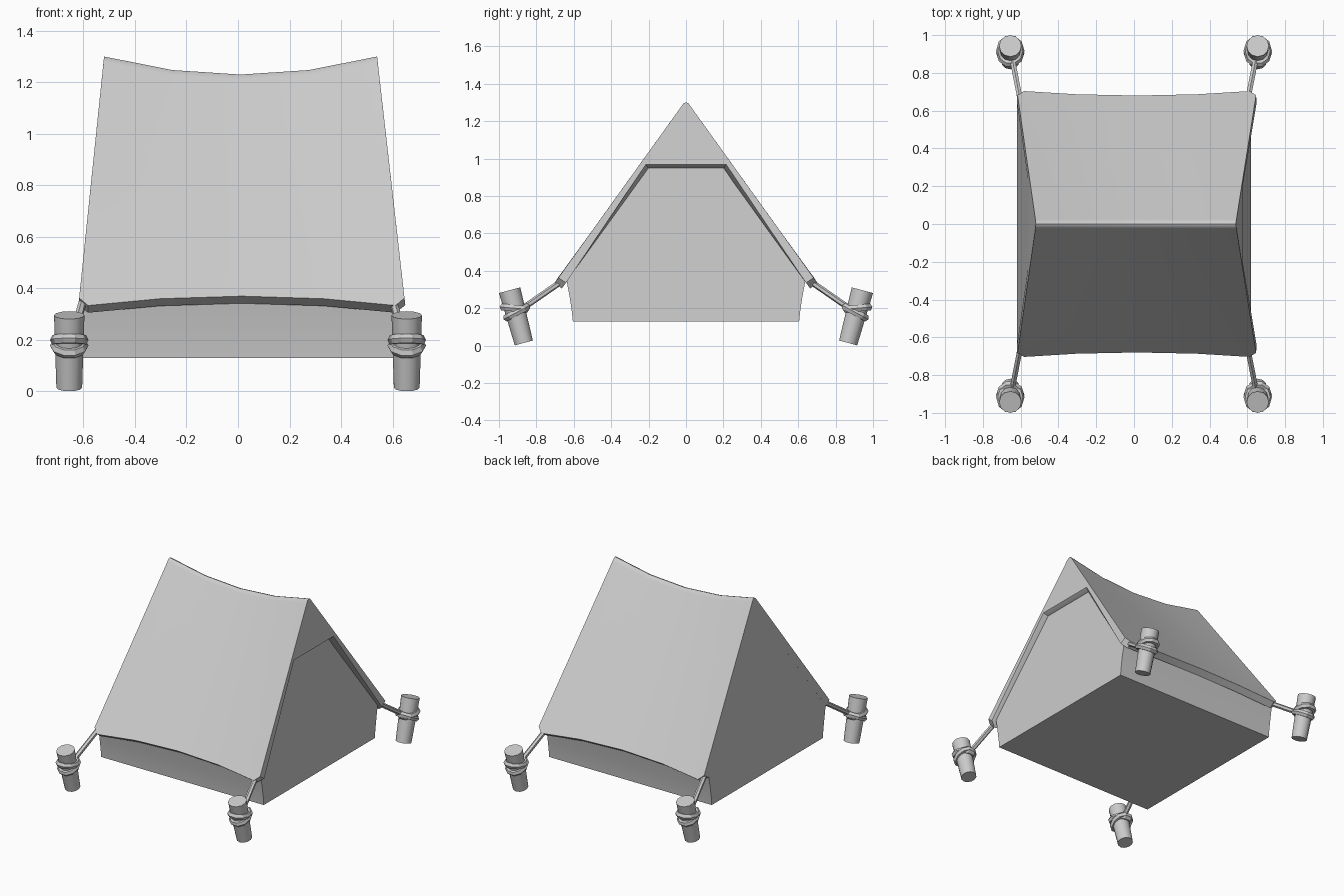
import bpy, bmesh, math
from mathutils import Vector

if "Cube" in bpy.data.objects:
    bpy.data.objects.remove(bpy.data.objects["Cube"])


def smooth(ob, angle=35):
    bpy.ops.object.select_all(action='DESELECT')
    ob.select_set(True)
    bpy.context.view_layer.objects.active = ob
    bpy.ops.object.shade_smooth_by_angle(angle=math.radians(angle))


def loft(name, sections):
    """Skin closed sections of equal length and cap both ends."""
    bm = bmesh.new()
    rings = [[bm.verts.new(p) for p in s] for s in sections]
    n = len(rings[0])
    for a, b in zip(rings, rings[1:]):
        for i in range(n):
            j = (i + 1) % n
            bm.faces.new((a[i], a[j], b[j], b[i]))
    bm.faces.new(rings[0])
    bm.faces.new(rings[-1])
    bmesh.ops.recalc_face_normals(bm, faces=bm.faces)
    me = bpy.data.meshes.new(name)
    bm.to_mesh(me)
    bm.free()
    ob = bpy.data.objects.new(name, me)
    bpy.context.collection.objects.link(ob)
    smooth(ob)
    return ob


def end_x(f, u, inset=0.0):
    """x at fraction f (-1 left .. 1 right); u is height from eave to ridge."""
    u = max(u, 0)
    left, right = -0.62 + 0.10 * u, 0.65 - 0.11 * u - inset
    return left + (right - left) * (f + 1) / 2


def height(z):
    return (z - 0.33) / 0.97


# Sagging roof: triangular outside, trapezoid inside, corners clipped
def roof_section(f):
    a = abs(f)
    s = 0.5 * a if a < 0.5 else 0.25 + 0.75 * (2 * a - 1)
    ridge, ey, ez = 1.23 + 0.07 * s, 0.68 + 0.026 * s, 0.37 - 0.04 * s
    if a == 1:
        ey, ez = 0.682, 0.363
    if f == 1:
        inner = [(0.642, 0.335), (0.215, 0.968)]
    else:
        inner = [(ey - 0.04, ez - 0.028), (0.2, 0.948 - 0.015 * (1 - s))]
    ue = height(ez) if a == 1 else 0
    half = [(iy, iz, height(iz)) for iy, iz in reversed(inner)]
    half += [(ey, ez, ue), (0.024, ridge - 0.02, 0.98), (0.012, ridge - 0.004, 0.996)]
    loop = half + [(0, ridge, 1)] + [(-y, z, u) for y, z, u in reversed(half)]
    return [(end_x(f, u), y, z) for y, z, u in loop]


loft("roof", [roof_section(f) for f in (-1, -0.94, -0.5, 0, 0.5, 0.94, 1)])

# Tent body under the roof, right end recessed behind the roof edge
half = [(0.605, 0.13), (0.61, 0.18), (0.622, 0.26), (0.638, 0.345), (0.2, 0.95)]
loop = half + [(-y, z) for y, z in reversed(half)]
loft("tent_body", [[(end_x(f, height(z), 0.03), y, z) for y, z in loop] for f in (-1, 1)])


def mirrored(ob, name, angle=35):
    ob.name = name
    bpy.ops.object.transform_apply(location=True, rotation=True, scale=True)
    smooth(ob, angle)
    m = ob.modifiers.new("four_corners", 'MIRROR')
    m.use_axis = (True, True, False)


def rod(name, p, q, r1, r2, n):
    p, q = Vector(p), Vector(q)
    d = q - p
    bpy.ops.mesh.primitive_cone_add(vertices=n, radius1=r1, radius2=r2, depth=d.length,
                                    location=(p + q) / 2,
                                    rotation=d.to_track_quat('Z', 'Y').to_euler())
    mirrored(bpy.context.object, name)


# Corner pegs, leaning outwards, and the ropes to the roof corners
rod("peg", (0.655, 0.867, 0.014), (0.655, 0.943, 0.296), 0.05, 0.059, 12)
rod("rope", (0.602, 0.655, 0.35), (0.643, 0.865, 0.205), 0.016, 0.016, 6)

# Two rope loops wound round each peg
for name, y, z, tilt in (("upper_loop", 0.917, 0.2, 5), ("lower_loop", 0.905, 0.178, -28)):
    bpy.ops.mesh.primitive_torus_add(major_segments=10, minor_segments=6, major_radius=0.057,
                                     minor_radius=0.018, location=(0.655, y, z),
                                     rotation=(math.radians(tilt), 0, 0))
    bpy.context.object.scale = (1, 1.12, 1.15)
    mirrored(bpy.context.object, name, 30)
